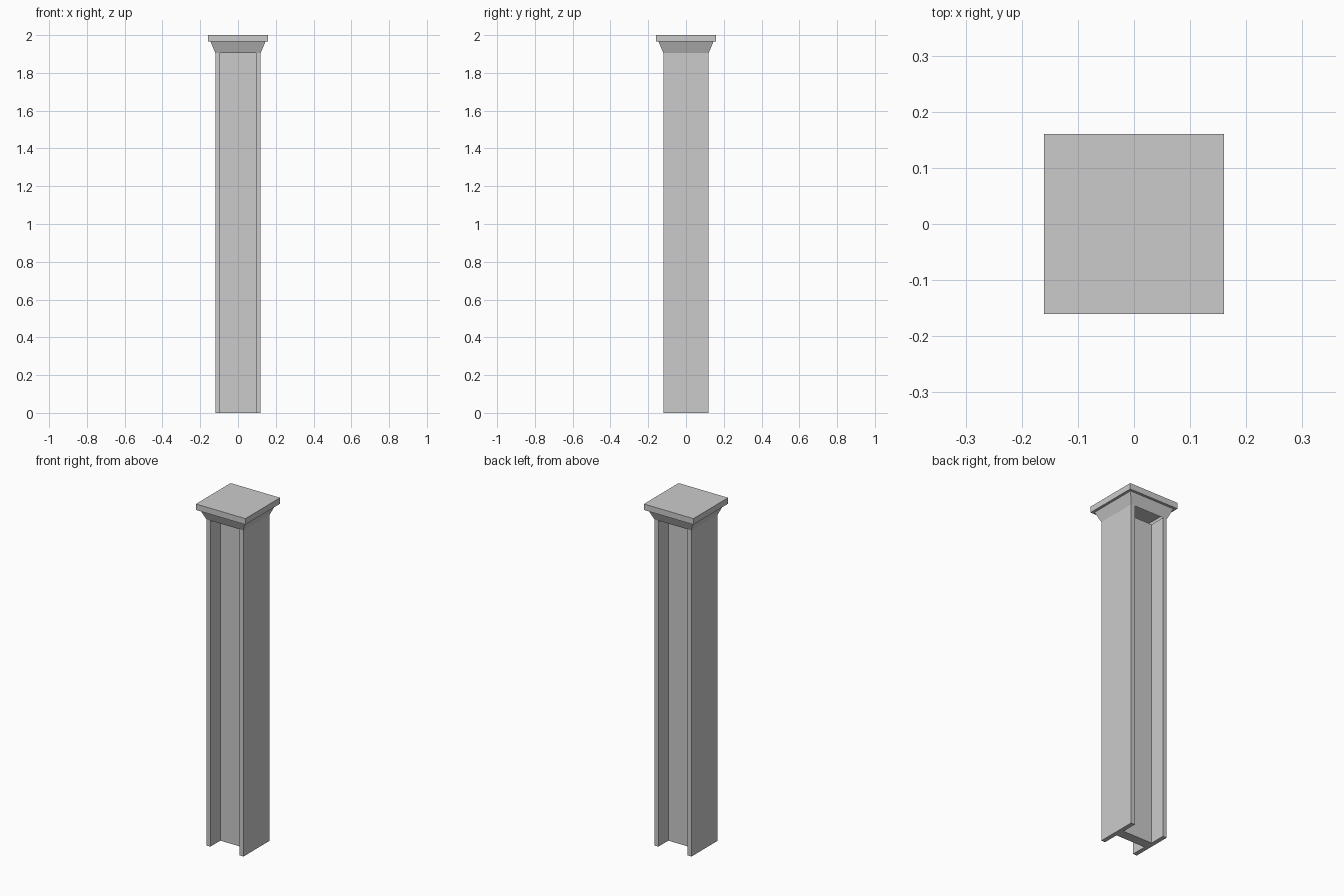
import bpy
import bmesh

if "Cube" in bpy.data.objects:
    bpy.data.objects.remove(bpy.data.objects["Cube"])


def make_object(name, bm):
    bmesh.ops.recalc_face_normals(bm, faces=bm.faces)
    mesh = bpy.data.meshes.new(name)
    bm.to_mesh(mesh)
    bm.free()
    obj = bpy.data.objects.new(name, mesh)
    bpy.context.collection.objects.link(obj)
    return obj


def square_ring(bm, half, z):
    return [bm.verts.new((sx * half, sy * half, z))
            for sx, sy in ((-1, -1), (1, -1), (1, 1), (-1, 1))]


def square_prism(name, half0, z0, half1, z1, open_bottom=False):
    bm = bmesh.new()
    low, high = square_ring(bm, half0, z0), square_ring(bm, half1, z1)
    for i in range(4):
        j = (i + 1) % 4
        bm.faces.new((low[i], low[j], high[j], high[i]))
    bm.faces.new(high)
    if not open_bottom:
        bm.faces.new(low[::-1])
    return make_object(name, bm)


HALF = 0.12      # half width of the shaft
INNER = 0.095    # inner face of the side flanges
WEB = 0.028      # half thickness of the central web
NECK_Z, SLAB_Z, TOP_Z = 1.905, 1.965, 2.0

# H-section shaft: quarter outline mirrored round, then extruded upward
quarter = [(INNER, WEB), (INNER, HALF), (HALF, HALF)]
right = [(x, -y) for x, y in quarter] + [(x, y) for x, y in quarter[::-1]]
outline = right + [(-x, -y) for x, y in right]
bm = bmesh.new()
base = bm.faces.new([bm.verts.new((x, y, 0)) for x, y in outline])
extruded = bmesh.ops.extrude_face_region(bm, geom=[base], use_keep_orig=True)
top = [v for v in extruded["geom"] if isinstance(v, bmesh.types.BMVert)]
bmesh.ops.translate(bm, verts=top, vec=(0, 0, NECK_Z))
make_object("post_shaft", bm)

# Flared neck (hollow underneath) and flat cap slab
square_prism("cap_neck", HALF, NECK_Z, 0.145, SLAB_Z, open_bottom=True)
square_prism("cap_slab", 0.16, SLAB_Z, 0.16, TOP_Z)
